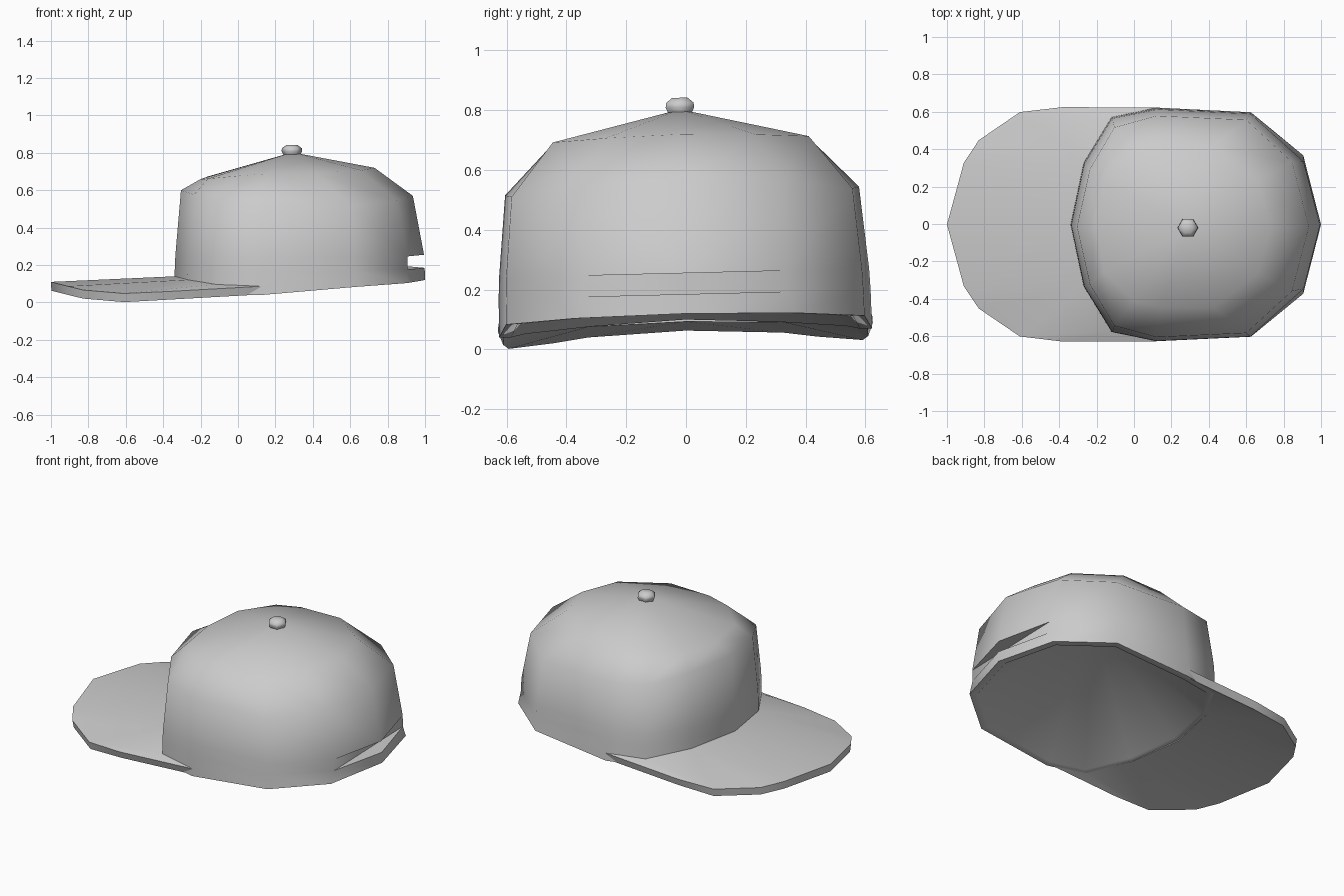
import bpy
from math import radians, sin, cos, pi

if "Cube" in bpy.data.objects:
    bpy.data.objects.remove(bpy.data.objects["Cube"])

TILT = 0.025  # the whole cap leans slightly sideways


def make_part(name, verts, faces, thickness=0.0, mirror=True):
    mesh = bpy.data.meshes.new(name)
    mesh.from_pydata(verts, [], faces)
    ob = bpy.data.objects.new(name, mesh)
    bpy.context.collection.objects.link(ob)
    bpy.ops.object.select_all(action='DESELECT')
    bpy.context.view_layer.objects.active = ob
    ob.select_set(True)
    if mirror:
        m = ob.modifiers.new("mirror", 'MIRROR')
        m.use_axis = (False, True, False)
        bpy.ops.object.modifier_apply(modifier=m.name)
    if thickness:
        s = ob.modifiers.new("thickness", 'SOLIDIFY')
        s.thickness = thickness
        s.offset = -1
        bpy.ops.object.modifier_apply(modifier=s.name)
    bpy.ops.object.shade_smooth_by_angle(angle=radians(55))
    ob.rotation_euler.x = TILT
    return ob


# Crown: half rings from front to back, bottom to top
base = [(-.34, 0, .1), (-.27, .33, .085), (-.12, .575, .065), (.12, .624, .055),
        (.625, .6, .098), (.905, .37, .113), (1.0, 0, .12)]


def band(z, s):
    ring = [(.33 + (x - .33) * s, y * s, z) for x, y, _ in base]
    ring[5] = (.907, .34, z)  # end of the rear slot
    return ring


upper = [(-.305, 0, .6), (-.235, .31, .585), (-.105, .53, .55), (.12, .592, .53),
         (.6, .57, .525), (.845, .345, .555), (.935, 0, .57)]
shoulder = [(-.2, 0, .66), (-.16, .24, .668), (-.0, .395, .687), (.15, .428, .698),
            (.42, .428, .703), (.66, .25, .713), (.73, 0, .72)]
# inner rim of the opening, from which the lining rises to a point
rim = [(.33 + (x - .33) * .935, y * .935, z) for x, y, z in base]
rings = [rim, base, band(.185, .997), band(.255, .992), upper, shoulder]
n = len(base)
verts = [v for r in rings for v in r]
apex = len(verts)
verts += [(.29, 0, .803), (.3, 0, .7), (.907, 0, .185), (.907, 0, .255)]
faces = []
for r in range(len(rings) - 1):
    for c in range(n - 1):
        a = r * n + c
        if r == 2 and c == n - 2:
            # slot at the back: floor, flat rear wall, ceiling
            faces += [(a + 1, a, apex + 2), (apex + 2, a, a + n, apex + 3),
                      (apex + 3, a + n, a + n + 1)]
        else:
            faces.append((a + 1, a, a + n, a + n + 1))
top = (len(rings) - 1) * n
faces += [(top + c + 1, top + c, apex) for c in range(n - 1)]
faces += [(c, c + 1, apex + 1) for c in range(n - 1)]
make_part("crown", verts, faces)

# Brim: inner edge follows the crown, outer edge curves down at the sides
inner = [(-.335, 0, .14), (-.265, .33, .13), (-.115, .572, .112), (.12, .625, .102)]
outer = [(-1, 0, .11), (-.91, .33, .095), (-.83, .45, .078), (-.61, .6, .063),
         (-.38, .627, .074)]
make_part("brim", inner + outer,
          [(0, 1, 5, 4), (1, 6, 5), (1, 2, 7, 6), (2, 3, 8, 7)], 0.047)

# Button on top
levels = [(.045, .79), (.055, .81), (.053, .825), (.03, .842)]
k = 6
bv = [(.288 + r * cos(2 * pi * i / k), r * sin(2 * pi * i / k), z)
      for r, z in levels for i in range(k)]
bf = [(l * k + i, l * k + (i + 1) % k, (l + 1) * k + (i + 1) % k, (l + 1) * k + i)
      for l in range(len(levels) - 1) for i in range(k)]
bf += [tuple(range(k))[::-1], tuple(range((len(levels) - 1) * k, len(levels) * k))]
make_part("top_button", bv, bf, mirror=False)
